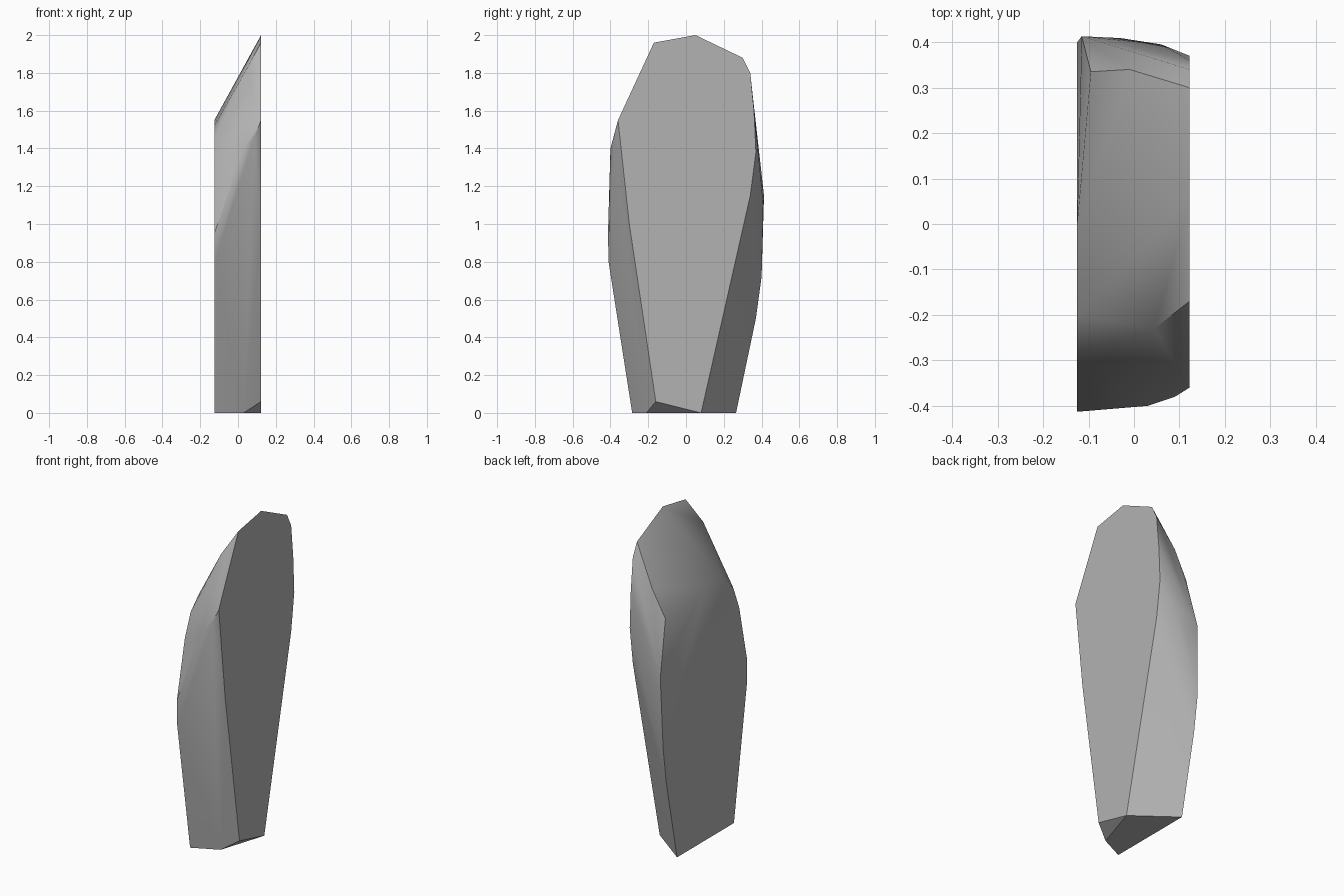
import bpy, bmesh, math

if "Cube" in bpy.data.objects:
    bpy.data.objects.remove(bpy.data.objects["Cube"])

# Flat grey stone
grey = bpy.data.materials.new("stone_grey")
grey.diffuse_color = (0.45, 0.45, 0.45, 1)
grey.use_nodes = True
grey.node_tree.nodes["Principled BSDF"].inputs["Base Color"].default_value = grey.diffuse_color

# Right flat face outline (y, z) at x = 0.12
right = [(-0.16, 0.06), (0.08, 0), (0.34, 1.15), (0.37, 1.38), (0.36, 1.6),
         (0.34, 1.8), (0.30, 1.88), (0.05, 2.0), (-0.17, 1.96), (-0.36, 1.55),
         (-0.30, 1.0)]
# Left flat face outline (y, z) at x = -0.125
left = [(-0.285, 0), (0.265, 0), (0.37, 0.5), (0.40, 0.72), (0, 1.55),
        (-0.2, 1.52), (-0.28, 1.44), (-0.336, 1.3), (-0.413, 0.95), (-0.41, 0.8)]
# Chipped corners between the two faces (x, y, z)
chips = [(0.03, -0.21, 0), (0.03, -0.40, 1.4), (0.09, -0.38, 1.47),
         (-0.07, -0.255, 1.57), (0.045, -0.23, 1.82),
         (-0.095, 0.335, 1.48), (-0.01, 0.34, 1.64),
         (-0.115, 0.413, 1.15), (-0.03, 0.409, 1.1), (0.06, 0.395, 1.25)]

points = [(0.122, y, z) for y, z in right] + [(-0.125, y, z) for y, z in left] + chips

# Stone slab as the hull of its corners
bm = bmesh.new()
for p in points:
    bm.verts.new(p)
res = bmesh.ops.convex_hull(bm, input=bm.verts[:])
loose = [v for v in bm.verts if not v.link_faces]
bmesh.ops.delete(bm, geom=loose, context='VERTS')
bmesh.ops.dissolve_limit(bm, angle_limit=math.radians(1), verts=bm.verts[:], edges=bm.edges[:])
bmesh.ops.recalc_face_normals(bm, faces=bm.faces[:])
mesh = bpy.data.meshes.new("standing_stone")
bm.to_mesh(mesh)
bm.free()
mesh.materials.append(grey)
stone = bpy.data.objects.new("standing_stone", mesh)
bpy.context.collection.objects.link(stone)

# Soft shading with sharp chipped edges
bpy.context.view_layer.objects.active = stone
stone.select_set(True)
bpy.ops.object.shade_smooth_by_angle(angle=math.radians(30))
